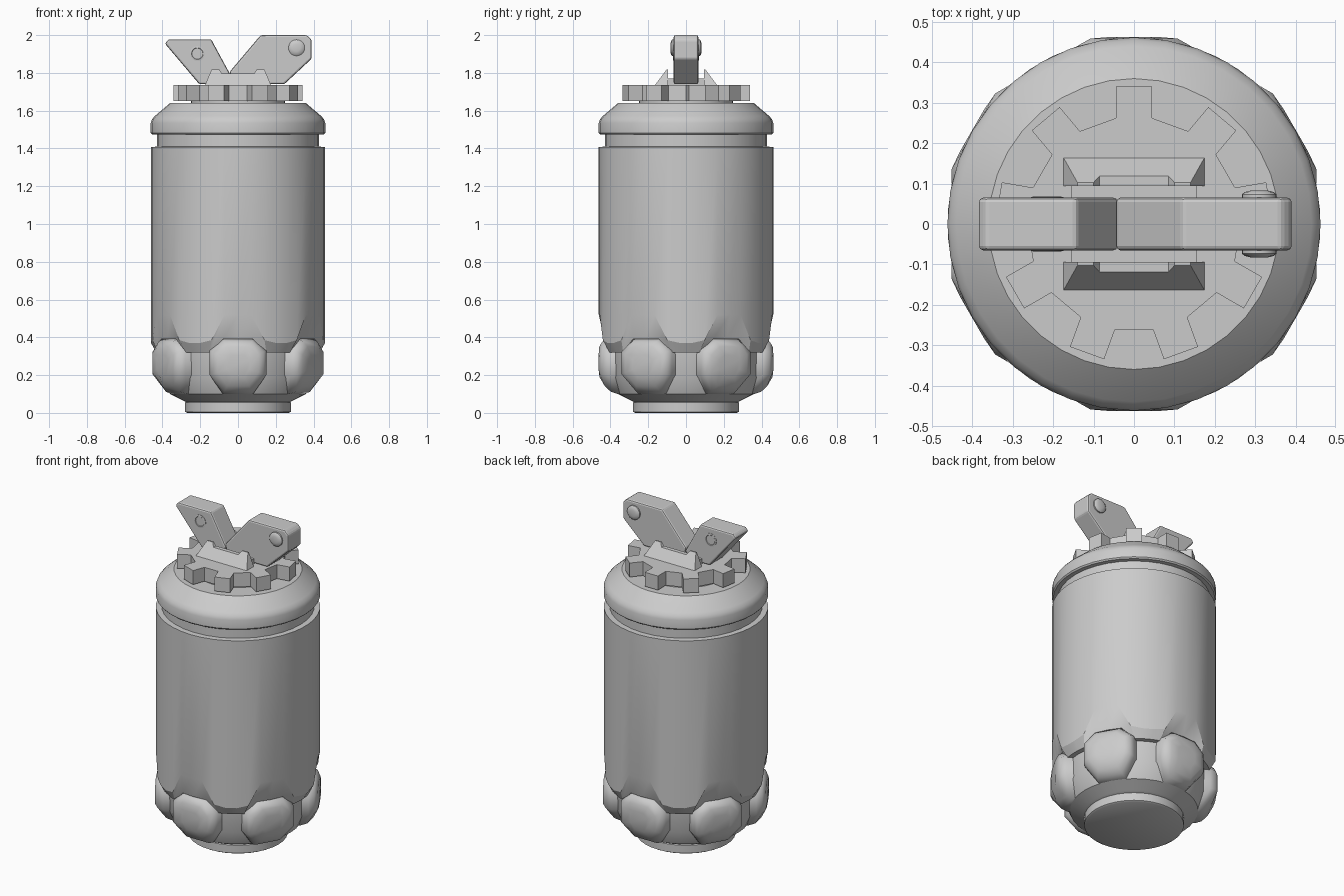
import bpy, bmesh, math
from math import sin, cos, radians, pi

if "Cube" in bpy.data.objects:
    bpy.data.objects.remove(bpy.data.objects["Cube"])

grey = bpy.data.materials.new("plain_grey")
grey.diffuse_color = (0.6, 0.6, 0.6, 1)
grey.use_nodes = True
grey.node_tree.nodes["Principled BSDF"].inputs["Base Color"].default_value = grey.diffuse_color


def loft(name, rings, smooth=35, bevel=0):
    """Skin a list of equal-length closed rings and cap both ends."""
    bm = bmesh.new()
    vs = [[bm.verts.new(p) for p in ring] for ring in rings]
    n = len(vs[0])
    for a, b in zip(vs, vs[1:]):
        for i in range(n):
            j = (i + 1) % n
            bm.faces.new((a[i], a[j], b[j], b[i]))
    bm.faces.new(vs[0])
    bm.faces.new(vs[-1])
    bmesh.ops.recalc_face_normals(bm, faces=bm.faces)
    me = bpy.data.meshes.new(name)
    bm.to_mesh(me)
    bm.free()
    me.materials.append(grey)
    ob = bpy.data.objects.new(name, me)
    bpy.context.collection.objects.link(ob)
    bpy.ops.object.select_all(action='DESELECT')
    ob.select_set(True)
    bpy.context.view_layer.objects.active = ob
    if smooth:
        bpy.ops.object.shade_smooth_by_angle(angle=radians(smooth))
    if bevel:
        m = ob.modifiers.new("bevel", 'BEVEL')
        m.width, m.segments, m.limit_method = bevel, 2, 'ANGLE'
        m.angle_limit = radians(35)
    return ob


def polar(r, deg, z):
    """Angle 0 is the front (-y), growing towards +x."""
    return (r * sin(radians(deg)), -r * cos(radians(deg)), z)


def turned(name, profile, n=36):
    return loft(name, [[polar(r, 360 * i / n, z) for i in range(n)] for r, z in profile])


def pin(name, x, z, profile, side, n=20):
    """Round pin along y; profile is (radius, distance from the middle)."""
    return loft(name, [[(x + r * cos(2 * pi * i / n), side * y, z + r * sin(2 * pi * i / n))
                        for i in range(n)] for r, y in profile])


# Foot and lower core
turned("foot", [(0.27, 0), (0.28, 0.006), (0.28, 0.055), (0.265, 0.062)])
turned("lower_core", [(0.26, 0.05), (0.29, 0.065), (0.36, 0.1), (0.40, 0.19), (0.405, 0.36)])

# Six rounded lobes around the lower core
half = [(0.08, 0.39), (0.15, 0.33), (0.15, 0.2), (0.08, 0.1)]
outline = half + [(-t, z) for t, z in reversed(half)]
for k in range(6):
    a = radians(60 * k)
    rings = []
    for r, s in [(0.33, 1), (0.41, 1), (0.442, 0.92), (0.459, 0.72), (0.463, 0.4)]:
        ring = []
        for t, z in outline:
            t, z = t * s, 0.25 + (z - 0.25) * s
            rr = r - 0.5 * max(0, 0.2 - z)
            ring.append((rr * sin(a) + t * cos(a), -rr * cos(a) + t * sin(a), z))
        rings.append(ring)
    loft("lobe_%d" % (k + 1), rings, 50)

# Body sleeve with six chamfered notches along its lower edge
outer = [(-8.7, .52), (0, .52), (8.7, .52), (17.7, .385), (26, .37), (34, .37), (42.3, .385)]
inner = [(-10.7, .39), (0, .39), (10.7, .39), (20.4, .32), (27, .32), (33, .32), (39.6, .32)]


def zigzag(r, pts, z_fixed=None):
    return [polar(r, 60 * k + d, z if z_fixed is None else z_fixed)
            for k in range(6) for d, z in pts]


loft("body_sleeve", [zigzag(0.38, inner), zigzag(0.432, inner), zigzag(0.462, outer),
                     zigzag(0.462, outer, 1.408), zigzag(0.42, outer, 1.41)], 25)

# Neck and rounded collar
turned("neck", [(0.43, 1.40), (0.43, 1.49)])
turned("collar", [(0.42, 1.472), (0.455, 1.474), (0.462, 1.482), (0.462, 1.535), (0.455, 1.555),
                  (0.44, 1.572), (0.36, 1.64)])

# Nine-toothed ring on top
turned("ring_hub", [(0.25, 1.63), (0.25, 1.70)])
tooth = []
for k in range(9):
    a = radians(90 + 40 * k)
    for r, t in [(0.262, -0.045), (0.34, -0.045), (0.34, 0.045), (0.262, 0.045)]:
        tooth.append((r * cos(a) - t * sin(a), r * sin(a) + t * cos(a)))
loft("toothed_ring", [[(x, y, z) for x, y in tooth] for z in (1.65, 1.737)], 0)

# Lever bracket: floor plate and two sloping rails
loft("bracket_floor", [[(-.155, -.1, z), (.155, -.1, z), (.155, .1, z), (-.155, .1, z)]
                       for z in (1.73, 1.77)], 0)
rail = [(-.175, 1.735), (.175, 1.735), (.14, 1.818), (.1, 1.818), (.085, 1.796),
        (-.085, 1.796), (-.1, 1.818), (-.14, 1.818)]
for side, label in ((-1, "front"), (1, "back")):
    loft(label + "_rail", [[(x, side * 0.094, z) for x, z in rail],
                           [(x, side * (0.165 - 0.75 * (z - 1.735)), z) for x, z in rail]], 0)

# Two levers, bevelled slabs in the xz plane
levers = {
    "left_lever": [(-.387, 1.955), (-.368, 1.978), (-.142, 1.978), (-.04, 1.79), (-.05, 1.74),
                   (-.205, 1.74)],
    "right_lever": [(-.045, 1.805), (.12, 2.0), (.365, 2.0), (.39, 1.975), (.39, 1.875),
                    (.245, 1.74), (-.03, 1.74)],
}
for name, pts in levers.items():
    loft(name, [[(x, y, z) for x, z in pts] for y in (-0.065, 0.065)], 0, 0.01)

# Domed pin through the right lever, thin flat pin on the left lever
for side, label in ((-1, "front"), (1, "back")):
    pin(label + "_domed_pin", 0.31, 1.933,
        [(0.043, 0.05), (0.043, 0.073), (0.036, 0.079), (0.02, 0.083)], side)
    pin(label + "_flat_pin", -0.215, 1.902,
        [(0.04, 0.05), (0.04, 0.067), (0.031, 0.068), (0.029, 0.066)], side)
